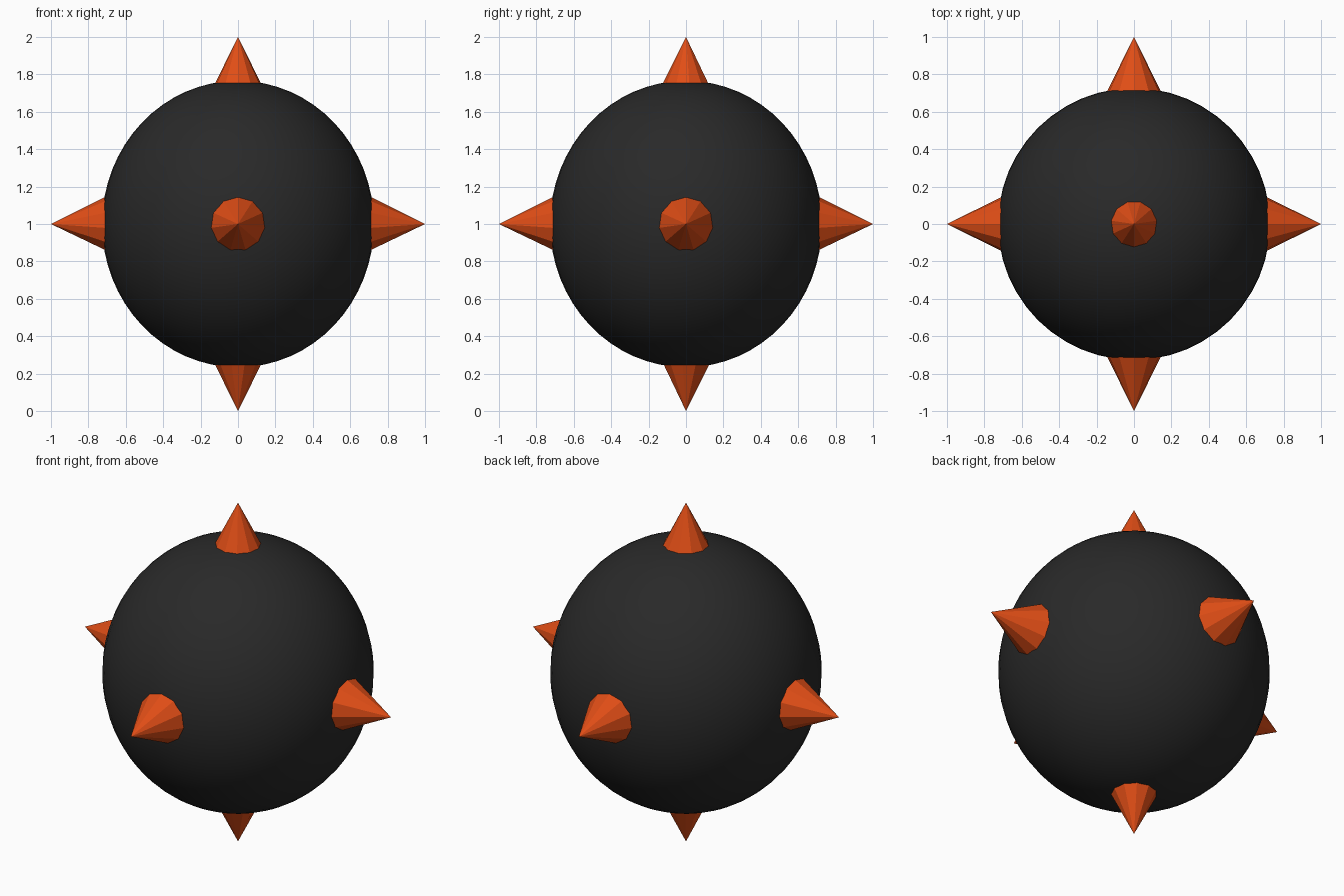
import bpy
from mathutils import Vector

if "Cube" in bpy.data.objects:
    bpy.data.objects.remove(bpy.data.objects["Cube"])

def material(name, color):
    m = bpy.data.materials.new(name)
    m.diffuse_color = color
    m.use_nodes = True
    m.node_tree.nodes["Principled BSDF"].inputs["Base Color"].default_value = m.diffuse_color
    return m

black = material("black", (0.022, 0.022, 0.022, 1))
orange = material("orange", (0.75, 0.075, 0.008, 1))
CENTRE = Vector((0, 0, 1))

# Slightly tall round body
bpy.ops.mesh.primitive_uv_sphere_add(segments=48, ring_count=32, radius=1, location=CENTRE)
body = bpy.context.object
body.name = "body"
body.scale = (0.727, 0.727, 0.766)
body.data.materials.append(black)
bpy.ops.object.shade_smooth()

# Six faceted spikes along the axes, bases buried in the body
DEPTH = 0.36
spikes = {"right": (1, 0, 0), "left": (-1, 0, 0), "back": (0, 1, 0),
          "front": (0, -1, 0), "top": (0, 0, 1), "bottom": (0, 0, -1)}
for side, axis in spikes.items():
    d = Vector(axis)
    bpy.ops.mesh.primitive_cone_add(vertices=11, radius1=DEPTH * 0.5, radius2=0, depth=DEPTH,
                                    location=CENTRE + d * (1 - DEPTH / 2))
    spike = bpy.context.object
    spike.name = side + "_spike"
    spike.rotation_euler = d.to_track_quat('Z', 'Y').to_euler()
    spike.data.materials.append(orange)
